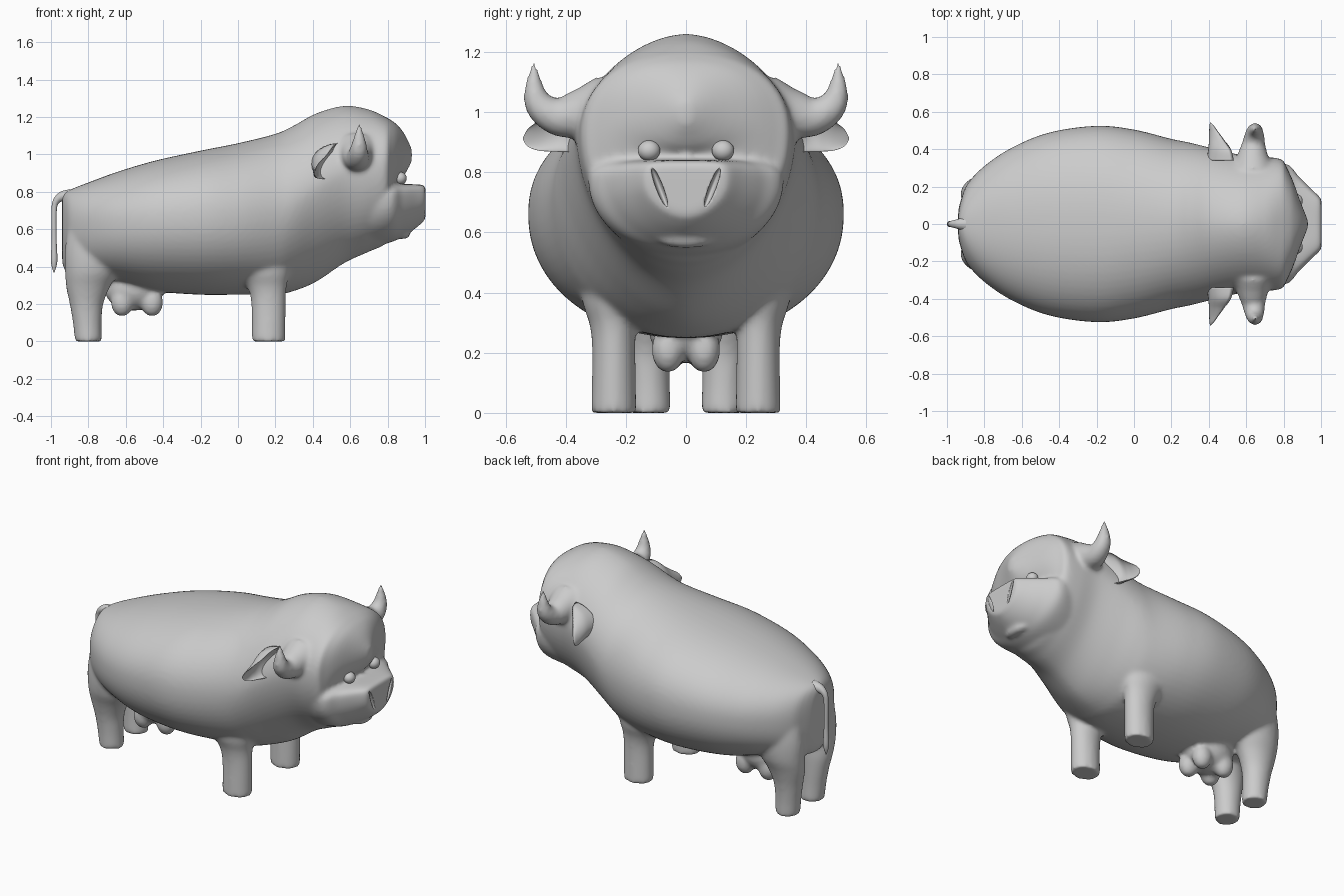
import bpy, bmesh, math
from mathutils import Matrix, Vector

if "Cube" in bpy.data.objects:
    bpy.data.objects.remove(bpy.data.objects["Cube"])


def spline(rows, n=6):
    """Catmull-Rom samples through rows of numbers."""
    out = []
    for i in range(len(rows) - 1):
        p = [rows[max(0, min(len(rows) - 1, i + k))] for k in (-1, 0, 1, 2)]
        for s in range(n):
            t = s / n
            out.append([0.5 * (2 * b + (c - a) * t + (2 * a - 5 * b + 4 * c - d) * t * t
                               + (3 * b - a - 3 * c + d) * t ** 3) for a, b, c, d in zip(*p)])
    return out + [list(rows[-1])]


def finish(name, bm):
    me = bpy.data.meshes.new(name)
    bm.to_mesh(me)
    bm.free()
    me.shade_smooth()
    ob = bpy.data.objects.new(name, me)
    bpy.context.collection.objects.link(ob)
    return ob


def loft(name, rings):
    bm = bmesh.new()
    vs = [[bm.verts.new(p) for p in r] for r in rings]
    n = len(vs[0])
    for a, b in zip(vs, vs[1:]):
        for i in range(n):
            bm.faces.new((a[i], a[(i + 1) % n], b[(i + 1) % n], b[i]))
    bm.faces.new(vs[0])
    bm.faces.new(vs[-1])
    bmesh.ops.recalc_face_normals(bm, faces=bm.faces)
    return finish(name, bm)


def ball(name, loc, size, rot=0):
    bm = bmesh.new()
    bmesh.ops.create_uvsphere(bm, u_segments=32, v_segments=18, radius=1)
    m = Matrix.Translation(loc) @ Matrix.Rotation(rot, 4, 'X') @ Matrix.Diagonal((*size, 1))
    bmesh.ops.transform(bm, matrix=m, verts=bm.verts)
    return finish(name, bm)


def power(v, e):
    return math.copysign(abs(v) ** (2 / e), v)


def section(x, top, bottom, w, mid, et, eb, n=64):
    """Cross-section across x with separate upper and lower curves."""
    pts = []
    for i in range(n):
        a = 2 * math.pi * i / n
        c, s = math.cos(a), math.sin(a)
        e, h = (et, top - mid) if s >= 0 else (eb, mid - bottom)
        pts.append((x, w * power(c, e), mid + h * power(s, e)))
    return pts


def leg(name, rows, side):
    rings = [[(cx + rx * math.cos(a), side * (cy + ry * math.sin(a)), z)
              for a in (2 * math.pi * i / 32 for i in range(32))]
             for z, cx, cy, rx, ry in spline(rows)]
    return loft(name, rings)


def tube(name, rows, ref):
    """Round tube along x, y, z, radius rows; ref is any direction off the path."""
    rows = spline(rows, 8)
    rings = []
    for i, r in enumerate(rows):
        a, b = rows[max(0, i - 1)], rows[min(len(rows) - 1, i + 1)]
        t = (Vector(b[:3]) - Vector(a[:3])).normalized()
        u = t.cross(Vector(ref)).normalized()
        v = t.cross(u)
        rings.append([Vector(r[:3]) + r[3] * (u * math.cos(k * math.pi / 12) + v * math.sin(k * math.pi / 12))
                      for k in range(24)])
    return loft(name, rings)


# torso and head: x, top, bottom, half width, widest z, upper and lower roundness
torso = [(-.94, .77, .42, .07, .62, 2, 2), (-.925, .795, .38, .13, .62, 2.3, 2.2),
         (-.89, .815, .36, .215, .62, 2.3, 2.2), (-.8, .85, .35, .31, .63, 2.3, 2.2),
         (-.65, .905, .32, .41, .64, 2.2, 2.2), (-.45, .965, .27, .49, .65, 2.2, 2.1),
         (-.2, 1.02, .25, .525, .66, 2.2, 2.1), (.0, 1.06, .25, .505, .67, 2.1, 2.1),
         (.2, 1.11, .25, .455, .70, 2.0, 2.0), (.3, 1.155, .27, .435, .74, 1.9, 1.85),
         (.42, 1.22, .32, .405, .82, 1.8, 1.75), (.57, 1.26, .42, .37, .90, 1.75, 1.8),
         (.7, 1.24, .48, .36, .91, 1.9, 1.9), (.79, 1.20, .53, .345, .93, 2.2, 2.0),
         (.815, 1.185, .67, .305, .95, 2.3, 2.2), (.85, 1.16, .84, .23, .98, 2.3, 2.2),
         (.89, 1.11, .89, .12, 1.0, 2.1, 2), (.93, 1.03, .96, .02, 1.0, 2, 2)]
parts = [loft("body", [section(*r) for r in spline(torso)])]

# muzzle with flat top and front, and lower lip
muzzle = [(.6, .83, .48, .28, .76, 2, 2), (.8, .845, .525, .325, .77, 3, 2),
          (.88, .842, .56, .255, .77, 3.8, 2), (.95, .84, .605, .185, .77, 4.5, 1.9),
          (.99, .837, .64, .148, .77, 5, 1.8), (1.003, .827, .655, .13, .77, 4, 1.8)]
parts.append(loft("muzzle", [section(*r) for r in spline(muzzle)]))
parts.append(ball("lower_lip", (.88, 0, .568), (.04, .085, .02)))

# legs: z, centre x, centre y, radius x, radius y
front = [(0, .163, .24, .09, .075), (.2, .163, .24, .092, .072), (.29, .155, .243, .105, .077),
         (.36, .14, .25, .135, .092), (.43, .12, .25, .17, .10), (.5, .11, .25, .17, .08)]
hind = [(0, -.8, .122, .072, .072), (.1, -.806, .125, .077, .072), (.2, -.81, .13, .09, .078),
        (.29, -.802, .14, .117, .09), (.38, -.78, .155, .145, .105), (.5, -.76, .16, .165, .11),
        (.66, -.74, .16, .16, .1)]
for side in (1, -1):
    parts.append(leg("front_leg", front, side))
    parts.append(leg("hind_leg", hind, side))

# udder and teats
parts.append(ball("udder", (-.555, 0, .28), (.16, .125, .115)))
for x in (-.62, -.46):
    for y in (-.06, .06):
        parts.append(ball("teat", (x, y, .21), (.06, .055, .078)))

# horns: x, y, z, radius
for s in (1, -1):
    parts.append(tube("horn", [(.635, s * .28, 1.0, .12), (.635, s * .36, .99, .085),
                               (.64, s * .43, .985, .063), (.645, s * .485, 1.02, .05),
                               (.648, s * .504, 1.075, .035), (.648, s * .505, 1.175, .005)], (1, 0, 0)))

# blend all of these into one smooth skin
bpy.ops.object.select_all(action='DESELECT')
for p in parts:
    p.select_set(True)
body = parts[0]
bpy.context.view_layer.objects.active = body
bpy.ops.object.join()
rm = body.modifiers.new("skin", 'REMESH')
rm.mode = 'VOXEL'
rm.voxel_size = .012
rm.use_smooth_shade = True
sm = body.modifiers.new("soften", 'SMOOTH')
sm.factor, sm.iterations = .5, 10

for s in (1, -1):
    # nostril slits
    cut = ball("nostril_cutter", (1.005, s * .088, .75), (.03, .012, .07), -s * math.radians(21))
    cut.hide_render = True
    cut.hide_set(True)
    cut.display_type = 'WIRE'
    bo = body.modifiers.new("nostril", 'BOOLEAN')
    bo.operation, bo.object, bo.solver = 'DIFFERENCE', cut, 'EXACT'

    # eye
    ball("eye", (.868, s * .123, .872), (.034, .037, .034))

    # cupped ear: y, rim x, centre z, half height, back depth, hollow depth
    ear = [(.34, .51, .965, .095, .12, .02), (.40, .495, .96, .092, .095, .06),
           (.45, .465, .937, .068, .062, .042), (.49, .44, .922, .05, .036, .022),
           (.525, .42, .915, .03, .015, .006), (.542, .41, .912, .004, .002, 0)]
    rings = []
    for y, cx, cz, h, back, hollow in spline(ear):
        ring = []
        for i in range(32):
            a = 2 * math.pi * i / 32
            c = math.cos(a)
            ring.append((cx + .25 * h * math.sin(a) - (hollow if c > 0 else back) * abs(c),
                         s * y, cz + h * math.sin(a)))
        rings.append(ring)
    loft("ear", rings)

# tail with thicker tuft
tube("tail", [(-.9, 0, .775, .04), (-.94, 0, .775, .027), (-.972, 0, .75, .018), (-.983, 0, .70, .014),
              (-.983, 0, .55, .013), (-.983, 0, .43, .017), (-.984, 0, .37, .003)], (0, 1, 0))
